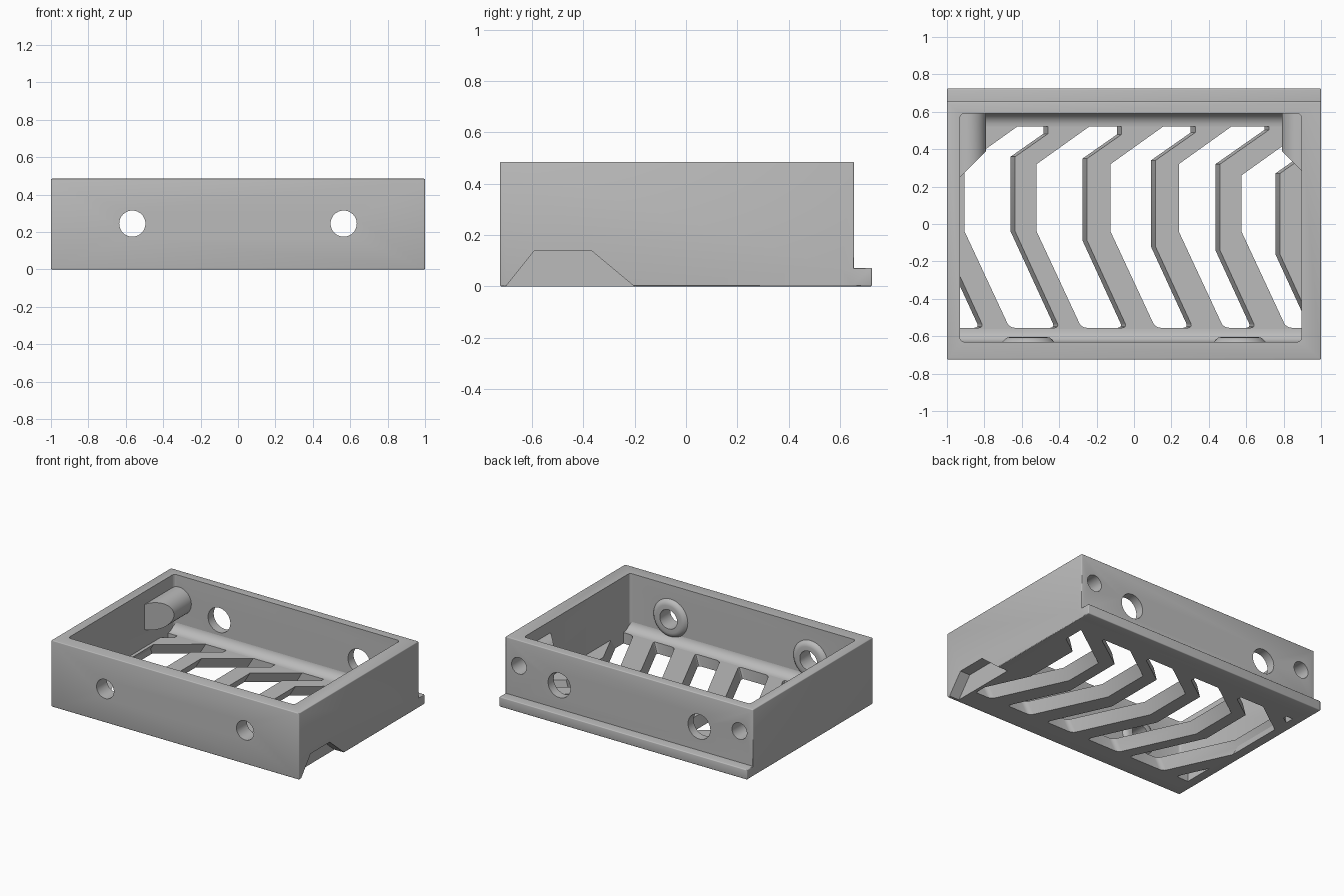
import bpy, bmesh, math
from mathutils import Matrix, Vector

cube = bpy.data.objects.get("Cube")
if cube:
    bpy.data.objects.remove(cube, do_unlink=True)

grey = bpy.data.materials.new("plain grey")
grey.use_nodes = True
colour = (0.5, 0.5, 0.5, 1)
grey.diffuse_color = colour
grey.node_tree.nodes["Principled BSDF"].inputs["Base Color"].default_value = colour


def finish(name, bm):
    bmesh.ops.recalc_face_normals(bm, faces=bm.faces[:])
    mesh = bpy.data.meshes.new(name)
    bm.to_mesh(mesh)
    bm.free()
    obj = bpy.data.objects.new(name, mesh)
    bpy.context.collection.objects.link(obj)
    mesh.materials.append(grey)
    return obj


def box(name, lo, hi, bevel=0.0, upright_only=False):
    bm = bmesh.new()
    bmesh.ops.create_cube(bm, size=1)
    lo, hi = Vector(lo), Vector(hi)
    for v in bm.verts:
        v.co = (lo + hi) / 2 + v.co * (hi - lo)
    if bevel:
        edges = [e for e in bm.edges if not upright_only
                 or abs(e.verts[0].co.z - e.verts[1].co.z) > 0.01]
        bmesh.ops.bevel(bm, geom=edges, offset=bevel, segments=3, profile=0.5, affect='EDGES')
    return finish(name, bm)


def loft(name, bottom, top, rounded=(), radius=0.03):
    """Closed solid between two matching outlines; chosen corners are rounded."""
    bm = bmesh.new()
    a = [bm.verts.new(p) for p in bottom]
    b = [bm.verts.new(p) for p in top]
    bm.faces.new(a)
    bm.faces.new(b)
    n = len(a)
    for i in range(n):
        j = (i + 1) % n
        bm.faces.new((a[i], a[j], b[j], b[i]))
    edges = [bm.edges.get((a[i], b[i])) for i in rounded]
    if edges:
        bmesh.ops.bevel(bm, geom=edges, offset=radius, segments=4, profile=0.5, affect='EDGES')
    return finish(name, bm)


def along_x(name, profile, x0, x1):
    return loft(name, [(x0, y, z) for y, z in profile], [(x1, y, z) for y, z in profile])


def rod(name, x, z, radius, y0, y1):
    bm = bmesh.new()
    bmesh.ops.create_cone(bm, cap_ends=True, segments=40, radius1=radius, radius2=radius,
                          depth=y1 - y0, matrix=Matrix.Translation((x, (y0 + y1) / 2, z))
                          @ Matrix.Rotation(math.pi / 2, 4, 'X'))
    return finish(name, bm)


def combine(obj, tool, operation):
    bpy.context.view_layer.objects.active = obj
    mod = obj.modifiers.new(operation, 'BOOLEAN')
    mod.operation, mod.object, mod.solver = operation, tool, 'EXACT'
    bpy.ops.object.modifier_apply(modifier=mod.name)
    bpy.data.objects.remove(tool, do_unlink=True)


# Walls: outer block hollowed right through
frame = box("tray_walls", (-1, -0.725, 0), (1, 0.655, 0.485), 0.006)
combine(frame, box("cavity", (-0.93, -0.63, -0.1), (0.895, 0.59, 0.6), 0.02, True), 'DIFFERENCE')
combine(frame, box("back_ledge", (-1, 0.6, 0), (1, 0.725, 0.072), 0.006), 'UNION')

# Rear corner posts, ends slanting into the side walls
for side in (-1, 1):
    post = rod("post", side * 0.89, 0.3, 0.1, 0.3, 0.62)
    for v in post.data.vertices:
        if v.co.y < 0.45:
            v.co.y = 0.39 - (abs(v.co.x) - 0.79)
    combine(frame, post, 'UNION')

# Rounded rings around the front holes, on the inside
for side in (-1, 1):
    bm = bmesh.new()
    rings = []
    for r, y in ((0.05, -0.65), (0.05, -0.605), (0.1, -0.605), (0.115, -0.608),
                 (0.127, -0.617), (0.14, -0.632), (0.14, -0.65)):
        rings.append([bm.verts.new((side * 0.565 + r * math.cos(t * math.tau / 40), y,
                                    0.245 + r * math.sin(t * math.tau / 40))) for t in range(40)])
    for a, b in zip(rings, rings[1:] + rings[:1]):
        for i in range(40):
            j = (i + 1) % 40
            bm.faces.new((a[i], a[j], b[j], b[i]))
    combine(frame, finish("ring", bm), 'UNION')

# Front holes, wider back holes and blind post holes
for side in (-1, 1):
    combine(frame, rod("front_hole", side * 0.565, 0.245, 0.07, -0.8, -0.5), 'DIFFERENCE')
    combine(frame, rod("back_hole", side * 0.565, 0.245, 0.09, 0.5, 0.8), 'DIFFERENCE')
    combine(frame, rod("post_hole", side * 0.89, 0.3, 0.06, 0.42, 0.8), 'DIFFERENCE')

# Finger notch under the left wall
notch = [(-0.71, -0.01), (-0.59, 0.14), (-0.37, 0.14), (-0.19, -0.01)]
combine(frame, along_x("notch", notch, 0.92, 1.1), 'DIFFERENCE')

# Floor with leaning chevron slots
THICK = 0.08
floor = box("louvred_floor", (-0.932, -0.632, 0), (0.897, 0.592, THICK))
FRONT, BACK = -0.555, 0.52
# left edge, right edge, bend heights on the right edge, bend height on the left edge
slots = [(-1.3, -1.04, -0.04, 0.36, 0.32),
         (-0.905, -0.635, -0.04, 0.36, 0.32),
         (-0.52, -0.25, -0.09, 0.35, 0.32),
         (-0.125, 0.115, -0.12, 0.34, 0.32),
         (0.24, 0.46, -0.14, 0.32, 0.32),
         (0.575, 0.78, -0.16, 0.27, 0.26)]


def outline(slot, index, z, left_shift, right_shift):
    left, right, low, high, left_high = slot
    tip = -0.46 + 0.394 * (index - 1)
    l, r = left + left_shift, right + right_shift
    tip += right_shift
    return [(l + 0.24, FRONT, z), (r + 0.46 * (low - FRONT), FRONT, z), (r, low, z),
            (r, high, z), (tip, high + 0.7 * (tip - r), z), (tip, BACK, z),
            (l + 1.4 * (BACK - left_high), BACK, z), (l, left_high, z), (l, -0.04, z)]


for i, slot in enumerate(slots):
    cutter = loft("slot", outline(slot, i, -0.001, -0.05, -0.025),
                  outline(slot, i, THICK + 0.001, 0, 0), rounded=(0, 1), radius=0.025)
    combine(floor, cutter, 'DIFFERENCE')

# Concave coves where the floor meets the front and back walls
R = 0.07
for name, wall, inward in (("front_cove", -0.632, 1), ("back_cove", 0.592, -1)):
    arc = [(wall + inward * R * (1 - math.sin(t * math.pi / 16)),
            THICK + R * (1 - math.cos(t * math.pi / 16))) for t in range(9)]
    along_x(name, [(wall, THICK - 0.005), (arc[0][0], THICK - 0.005)] + arc, -0.932, 0.897)

# Smooth curves, crisp corners
for obj in bpy.context.scene.objects:
    if obj.type == 'MESH' and grey.name in obj.data.materials:
        bpy.ops.object.select_all(action='DESELECT')
        obj.select_set(True)
        bpy.context.view_layer.objects.active = obj
        bpy.ops.object.shade_smooth_by_angle(angle=math.radians(30))
